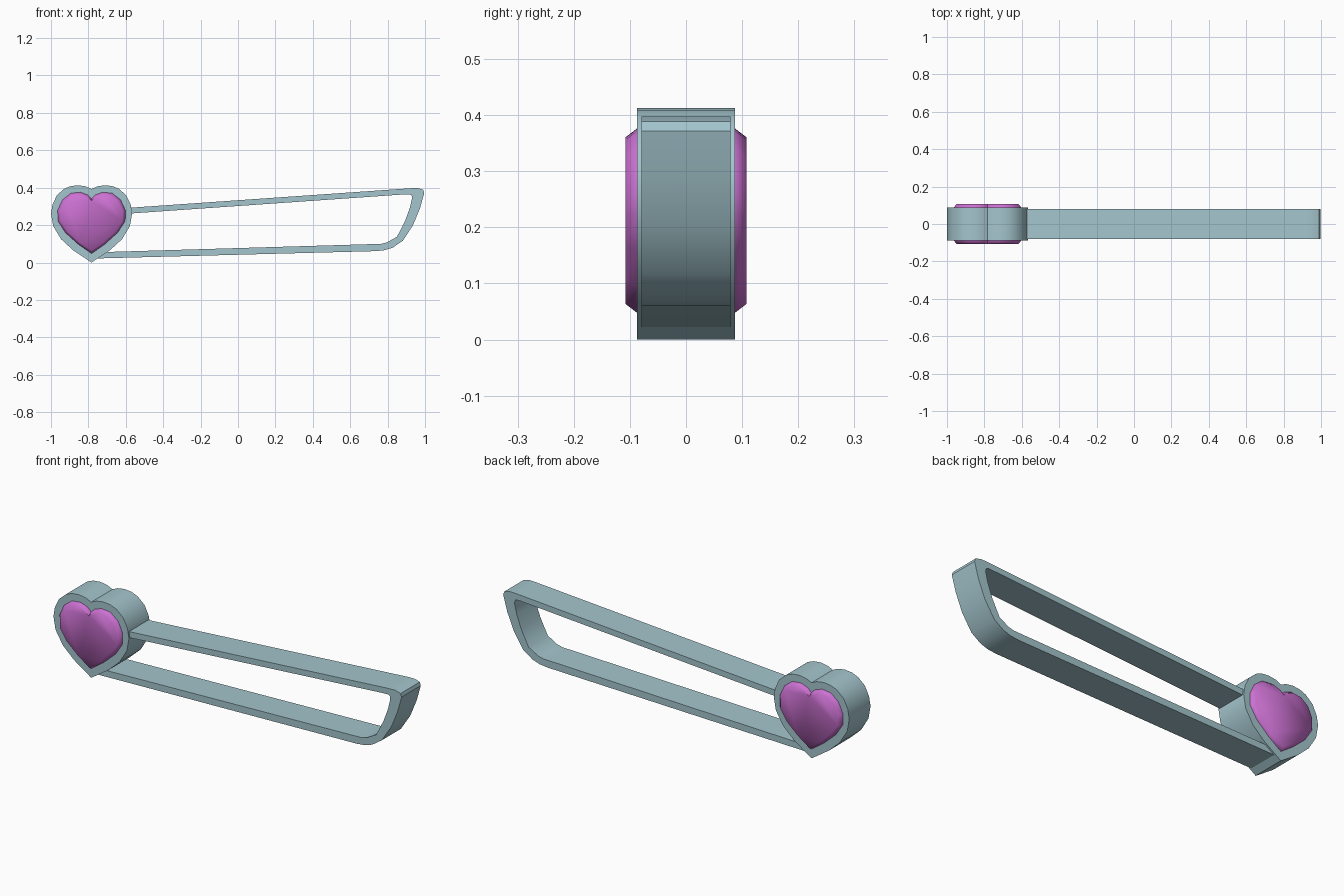
import bpy, bmesh, math

if "Cube" in bpy.data.objects:
    bpy.data.objects.remove(bpy.data.objects["Cube"])

def material(name, rgb):
    m = bpy.data.materials.new(name)
    m.diffuse_color = (*rgb, 1)
    m.use_nodes = True
    m.node_tree.nodes["Principled BSDF"].inputs["Base Color"].default_value = m.diffuse_color
    return m

TEAL = material("pale teal", (0.37, 0.56, 0.61))
PINK = material("orchid pink", (0.60, 0.165, 0.64))
CX = -0.783  # heart centre line

def finish(name, bm, mat, angle):
    bmesh.ops.recalc_face_normals(bm, faces=bm.faces)
    me = bpy.data.meshes.new(name)
    bm.to_mesh(me)
    bm.free()
    me.materials.append(mat)
    ob = bpy.data.objects.new(name, me)
    bpy.context.collection.objects.link(ob)
    bpy.ops.object.select_all(action='DESELECT')
    ob.select_set(True)
    bpy.context.view_layer.objects.active = ob
    bpy.ops.object.shade_smooth_by_angle(angle=math.radians(angle))
    return ob

def mirrored(half):
    """Right half listed from the dip to the tip -> full heart outline."""
    pts = half + [(-x, z) for x, z in half[-2:0:-1]]
    return [(CX + x, z) for x, z in pts]

def loft(name, rings, mat, angle):
    """Skin outlines given as (y, points), capped at both ends."""
    bm = bmesh.new()
    loops = [[bm.verts.new((x, y, z)) for x, z in pts] for y, pts in rings]
    n = len(loops[0])
    for a, b in zip(loops, loops[1:]):
        for i in range(n):
            j = (i + 1) % n
            bm.faces.new((a[i], a[j], b[j], b[i]))
    bm.faces.new(loops[0])
    bm.faces.new(loops[-1])
    return finish(name, bm, mat, angle)

# Heart body
body = mirrored([(0, .393), (.03, .407), (.07, .413), (.11, .409), (.145, .395),
                 (.185, .36), (.209, .31), (.217, .262), (.205, .195), (.163, .125),
                 (.1, .067), (.045, .03), (0, 0)])
loft("heart_body", [(-.0875, body), (.0875, body)], TEAL, 35)

# Raised heart plates on both faces, with sloping rims
inner = mirrored([(0, .342), (.02, .362), (.06, .376), (.11, .371), (.155, .336),
                  (.181, .28), (.18, .222), (.14, .16), (.07, .097), (0, .048)])
top = [(CX + (x - CX) * .91, .212 + (z - .212) * .905) for x, z in inner]
for label, s in (("front", -1), ("back", 1)):
    loft(label + "_heart_plate", [(s * .08, inner), (s * .0875, inner), (s * .108, top)], PINK, 60)

# Clip loop: paired outer / inner points swept across the width
outer = [(-.75, .022), (.738, .061), (.785, .066), (.828, .08), (.882, .117), (.936, .2), (.973, .29),
         (.996, .372), (.99, .389), (.96, .398), (.92, .397), (-.62, .290)]
inside = [(-.75, .055), (.733, .099), (.765, .1), (.795, .107), (.85, .138), (.893, .222), (.918, .29),
          (.931, .345), (.928, .359), (.92, .365), (.90, .365), (-.62, .259)]
bm = bmesh.new()
W = .079
rows = [[bm.verts.new((x, y, z)) for (x, z), y in ((o, -W), (i, -W), (i, W), (o, W))]
        for o, i in zip(outer, inside)]
for a, b in zip(rows, rows[1:]):
    for k in range(4):
        m = (k + 1) % 4
        bm.faces.new((a[k], a[m], b[m], b[k]))
bm.faces.new(rows[0])
bm.faces.new(rows[-1])
finish("clip_loop", bm, TEAL, 35)
